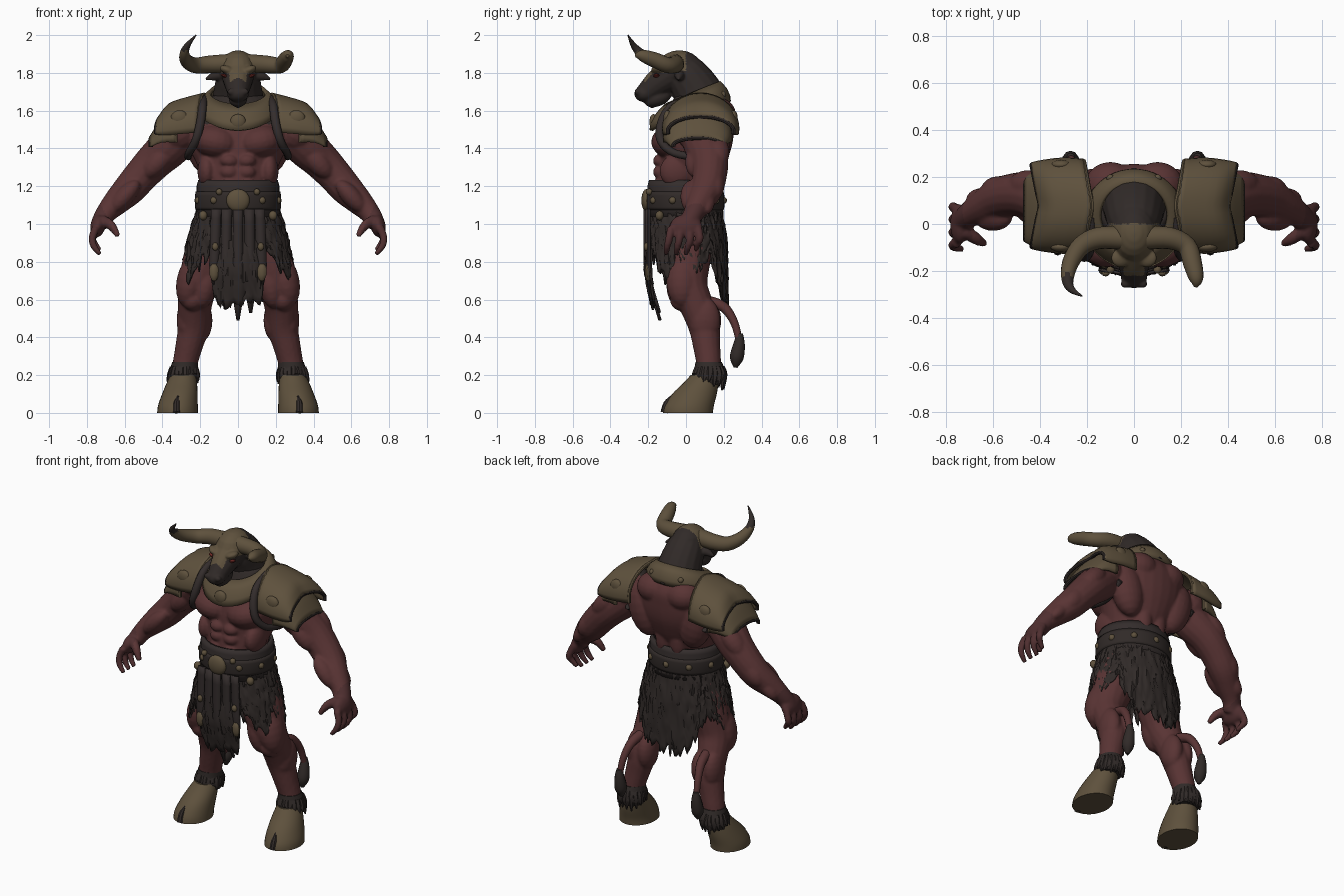
import bpy, bmesh, math, random
from mathutils import Vector, Matrix, Euler

if "Cube" in bpy.data.objects:
    bpy.data.objects.remove(bpy.data.objects["Cube"])

random.seed(4)


def material(name, c):
    m = bpy.data.materials.new(name)
    m.diffuse_color = (*c, 1)
    m.use_nodes = True
    m.node_tree.nodes["Principled BSDF"].inputs["Base Color"].default_value = m.diffuse_color
    return m


SKIN = material("red skin", (0.100, 0.034, 0.034))
PALM = material("dark red skin", (0.078, 0.028, 0.029))
BRONZE = material("aged bronze", (0.112, 0.082, 0.046))
HIDE = material("dark hide", (0.030, 0.023, 0.021))
LEATHER = material("dark leather", (0.034, 0.026, 0.025))
EYE = material("eye red", (0.16, 0.022, 0.018))


def finish(bm, name, mats, angle=40):
    bmesh.ops.recalc_face_normals(bm, faces=bm.faces)
    me = bpy.data.meshes.new(name)
    bm.to_mesh(me)
    bm.free()
    ob = bpy.data.objects.new(name, me)
    bpy.context.collection.objects.link(ob)
    for m in mats:
        me.materials.append(m)
    bpy.ops.object.select_all(action='DESELECT')
    ob.select_set(True)
    bpy.context.view_layer.objects.active = ob
    bpy.ops.object.shade_smooth_by_angle(angle=math.radians(angle))
    return ob


def ball(bm, loc, r, rot=(0, 0, 0), seg=20):
    m = Matrix.LocRotScale(Vector(loc), Euler([math.radians(a) for a in rot]), Vector(r))
    bmesh.ops.create_uvsphere(bm, u_segments=seg, v_segments=seg // 2, radius=1, matrix=m)


def skin_rings(bm, rings):
    n = len(rings[0])
    vs = [[bm.verts.new(p) for p in r] for r in rings]
    for a, b in zip(vs, vs[1:]):
        for i in range(n):
            j = (i + 1) % n
            bm.faces.new((a[i], a[j], b[j], b[i]))
    bm.faces.new(vs[0][::-1])
    bm.faces.new(vs[-1])


def spline(pts, steps=4):
    """Catmull-Rom through tuples of any length."""
    P = [pts[0]] + list(pts) + [pts[-1]]
    out = []
    for a, b, c, d in zip(P, P[1:], P[2:], P[3:]):
        for k in range(steps):
            t = k / steps
            out.append([0.5 * (2 * q + (r - p) * t + (2 * p - 5 * q + 4 * r - s) * t * t
                               + (3 * q - p - 3 * r + s) * t ** 3) for p, q, r, s in zip(a, b, c, d)])
    return out + [list(pts[-1])]


def tube(bm, pts, ref=(0, 1, 0), n=16):
    """Round tube through (x, y, z, radius) points."""
    p = spline(pts)
    c = [Vector(q[:3]) for q in p]
    rings = []
    for i, q in enumerate(p):
        t = (c[min(i + 1, len(c) - 1)] - c[max(i - 1, 0)]).normalized()
        u = t.cross(Vector(ref)).normalized()
        v = t.cross(u)
        rings.append([c[i] + max(q[3], .002) * (u * math.cos(k * math.tau / n) + v * math.sin(k * math.tau / n))
                      for k in range(n)])
    skin_rings(bm, rings)


def stack(bm, secs, n=28):
    """Horizontal ellipses (z, x, y, rx, ry) stacked into a solid."""
    skin_rings(bm, [[(x + rx * math.cos(k * math.tau / n), y + ry * math.sin(k * math.tau / n), z)
                     for k in range(n)] for z, x, y, rx, ry in spline(secs)])


def fuse(bm, name, mats, voxel, rule):
    """Blend overlapping solids into one smooth surface, coloured by a rule."""
    ob = finish(bm, name, mats)
    r = ob.modifiers.new("blend", 'REMESH')
    r.mode, r.voxel_size, r.use_smooth_shade = 'VOXEL', voxel, True
    s = ob.modifiers.new("soften", 'SMOOTH')
    s.factor, s.iterations = 0.5, 2
    me = bpy.data.meshes.new_from_object(ob.evaluated_get(bpy.context.evaluated_depsgraph_get()))
    ob.modifiers.clear()
    ob.data = me
    me.materials.clear()
    for m in mats:
        me.materials.append(m)
    for f in me.polygons:
        f.use_smooth = True
        f.material_index = int(rule(f))
    return ob


def sheet(name, rows, mat, thick, closed=False):
    """Grid of points thickened into a plate or cloth."""
    bm = bmesh.new()
    vs = [[bm.verts.new(p) for p in r] for r in rows]
    n = len(rows[0])
    for a, b in zip(vs, vs[1:]):
        for i in range(n if closed else n - 1):
            j = (i + 1) % n
            bm.faces.new((a[i], a[j], b[j], b[i]))
    ob = finish(bm, name, [mat])
    m = ob.modifiers.new("thickness", 'SOLIDIFY')
    m.thickness, m.offset = thick, 0
    return ob


def lerp_table(t, x):
    for (a, p), (b, q) in zip(t, t[1:]):
        if x <= b:
            return p + (q - p) * (x - a) / (b - a)
    return t[-1][1]


# Muscular body: torso, arms, hands and legs
bm = bmesh.new()
stack(bm, [(.95, 0, .01, .19, .17), (1.1, 0, -.005, .185, .165), (1.22, 0, 0, .185, .165), (1.32, 0, .03, .22, .18),
           (1.42, 0, .05, .265, .195), (1.52, 0, .065, .28, .19), (1.6, 0, .08, .23, .17), (1.68, 0, .07, .14, .13)])
for s in (1, -1):
    ball(bm, (s * .115, -.065, 1.435), (.125, .12, .09), (0, s * -12, 0))
    ball(bm, (s * .18, .15, 1.42), (.1, .085, .17), (0, s * 14, 0))
    ball(bm, (s * .1, .165, 1.58), (.11, .1, .09))
    ball(bm, (s * .05, .14, 1.28), (.055, .055, .14))
    for z in (1.21, 1.275, 1.335):
        ball(bm, (s * .047, -.135, z), (.048, .04, .036))
    ball(bm, (s * .165, -.05, 1.28), (.05, .09, .09))
    ball(bm, (s * .31, .08, 1.49), (.115, .135, .12), (0, s * 30, 0))
    tube(bm, [(s * x, y, z, r) for x, y, z, r in (
        (.27, .07, 1.50, .11), (.36, .10, 1.41, .11), (.44, .125, 1.335, .10), (.51, .125, 1.26, .092),
        (.575, .11, 1.185, .086), (.64, .075, 1.12, .072), (.70, .04, 1.055, .055), (.73, .01, 1.0, .05))])
    ball(bm, (s * .42, .06, 1.33), (.06, .065, .11), (0, s * -42, 0))
    ball(bm, (s * .45, .165, 1.38), (.06, .065, .11), (0, s * -42, 0))
    ball(bm, (s * .57, .15, 1.21), (.06, .055, .1), (0, s * -42, 0))
    ball(bm, (s * .64, .105, 1.13), (.045, .05, .1), (0, s * -42, 0))
    ball(bm, (s * .60, .03, 1.145), (.05, .06, .11), (0, s * -42, 0))
    ball(bm, (s * .742, 0, .99), (.04, .085, .062), (0, s * -12, 0))
    for i, y in enumerate((-.078, -.03, .018, .064)):
        d = .02 * (i == 3)
        tube(bm, [(s * .752, y, .98, .022), (s * .772, y * 1.15, .925, .020),
                  (s * .762, y * 1.15 - .01, .88 + d, .018), (s * .73, y * 1.1 - .02, .84 + d, .013)], n=10)
    tube(bm, [(s * .72, -.03, 1.02, .03), (s * .67, -.065, .99, .025), (s * .635, -.085, .935, .014)], n=10)
    tube(bm, [(s * x, y, z, r) for x, y, z, r in (
        (.11, .02, 1.0, .12), (.165, .01, .83, .122), (.21, .01, .68, .105), (.228, .055, .57, .09),
        (.235, .095, .46, .083), (.26, .11, .35, .072), (.28, .12, .26, .066), (.29, .12, .17, .065))])
    ball(bm, (s * .25, -.02, .7), (.075, .085, .14), (0, s * -12, 0))
    ball(bm, (s * .17, -.03, .68), (.065, .075, .13), (0, s * -12, 0))
    ball(bm, (s * .24, -.025, .60), (.058, .06, .06))
    ball(bm, (s * .27, .1, .49), (.055, .082, .12))
    ball(bm, (s * .19, .11, .49), (.055, .078, .11))


def body_colour(f):
    x, y, z = f.center
    if abs(x) > .6 and abs(x) + (1.05 - z) * .5 > .70:
        return 1
    throat = z > 1.615 and y < .09
    shoulder_lining = abs(x) > .15 and z > 1.53 and y < .1
    return 2 if throat or shoulder_lining else 0


fuse(bm, "body", [SKIN, PALM, HIDE], .009, body_colour)

# Bull head with a bronze brow
bm = bmesh.new()
tube(bm, [(0, .1, 1.6, .15), (0, .06, 1.7, .13), (0, 0, 1.79, .112), (0, -.04, 1.83, .085)], (1, 0, 0))
ball(bm, (0, -.035, 1.815), (.1, .125, .105))
tube(bm, [(0, -.07, 1.80, .092), (0, -.15, 1.745, .074), (0, -.205, 1.70, .058), (0, -.225, 1.685, .052)], (1, 0, 0))
ball(bm, (0, -.22, 1.69), (.058, .054, .045))
ball(bm, (0, -.15, 1.665), (.05, .075, .042), (20, 0, 0))
tube(bm, [(0, -.16, 1.66, .035), (0, -.175, 1.635, .02), (0, -.18, 1.61, .004)], (1, 0, 0), 10)
for s in (1, -1):
    ball(bm, (s * .055, -.145, 1.815), (.045, .04, .022), (0, s * -20, 0))
    ball(bm, (s * .035, -.255, 1.70), (.022, .018, .018))
    tube(bm, [(s * .07, -.03, 1.79, .022), (s * .12, -.035, 1.785, .027), (s * .175, -.04, 1.765, .004)], n=10)


def head_colour(f):
    x, y, z = f.center
    brow = y < .0 and z > 1.79 + max(0, abs(x) - .04) * .3 and abs(x) < .105
    bridge = f.normal.z > .45 and z > 1.70 and abs(x) < .045 and -.22 < y < -.1
    return brow or bridge


fuse(bm, "head", [HIDE, BRONZE], .007, head_colour)
bm = bmesh.new()
for s in (1, -1):
    ball(bm, (s * .072, -.157, 1.785), (.02, .017, .009), (0, s * -20, 0), 10)
finish(bm, "eyes", [EYE])

# Horns, one whole with a dark tip and one broken short
root = [(.05, -.06, 1.85, .05), (.15, -.06, 1.845, .047), (.225, -.095, 1.84, .042)]
for s, name, end in ((-1, "whole_horn", [(.27, -.165, 1.862, .036), (.283, -.235, 1.90, .026),
                                         (.268, -.277, 1.945, .016), (.222, -.307, 2.0, .003)]),
                     (1, "broken_horn", [(.25, -.17, 1.87, .04), (.265, -.235, 1.892, .03), (.262, -.268, 1.89, .008)])):
    bm = bmesh.new()
    tube(bm, [(s * x, y, z, r) for x, y, z, r in root + end], (0, .3, 1))
    ob = finish(bm, name, [BRONZE, HIDE])
    for f in ob.data.polygons:
        f.material_index = int(s < 0 and f.center.z > 1.915)

# Neck collar
rows = []
for t in (0, .35, .7, 1):
    row = []
    for k in range(48):
        c, w = math.cos(k * math.tau / 48), math.sin(k * math.tau / 48)
        b = .018 * math.sin(t * math.pi)
        row.append(((.145 + .065 * t + b) * c, .035 - .015 * t + (.14 + .065 * t + b) * w,
                    (1.69 + .06 * w) * (1 - t) + (1.60 + .075 * w - .03 * w * w) * t))
    rows.append(row)
sheet("neck_collar", rows, BRONZE, .02, True)

# Shoulder armour: two overlapping arched plates on each side with dark edging
PLATES = (("upper", .078, ((.18, 1.685, 1.515, .19), (.27, 1.662, 1.505, .195), (.355, 1.632, 1.495, .185), (.40, 1.57, 1.49, .175))),
          ("lower", .062, ((.33, 1.62, 1.46, .175), (.40, 1.55, 1.45, .162), (.462, 1.455, 1.415, .13))))
studs = bmesh.new()
for s, side in ((1, "left"), (-1, "right")):
    for part, yc, secs in PLATES:
        rows = [[(s * x + s * .035 * abs(math.sin(a)) * (part == "upper"), yc + ry * math.sin(a), zb + (zt - zb) * math.cos(a))
                 for a in [math.radians(-100 + 10 * k) for k in range(21)]] for x, zt, zb, ry in spline(secs, 3)]
        sheet(f"{part}_shoulder_plate_{side}", rows, BRONZE, .02)
        for row, m, edge in ((rows[0], BRONZE, "inner"), (rows[-1], HIDE, "outer")):
            rim = bmesh.new()
            tube(rim, [(*p, .011) for p in row[::2]], (1, 0, 0), 8)
            finish(rim, f"{part}_plate_{edge}_rim_{side}", [m])
    ball(studs, (s * .31, -.098, 1.56), (.046, .022, .042))
    ball(studs, (s * .31, .252, 1.56), (.042, .022, .042))
    for x, y, z in ((.13, -.12, 1.56), (.1, .195, 1.685), (.1, -.195, 1.17)):
        ball(studs, (s * x, y, z), (.018, .018, .018), seg=10)
    ball(studs, (s * .185, -.14, 1.045), (.024, .022, .026), seg=10)
    # Harness strap around the shoulder
    bm = bmesh.new()
    tube(bm, [(s * .18, .03, 1.665, .018), (s * .187, -.08, 1.62, .022), (s * .2, -.13, 1.53, .024),
              (s * .225, -.132, 1.44, .022), (s * .26, -.06, 1.375, .02), (s * .265, .08, 1.36, .02),
              (s * .27, .2, 1.42, .016)], (1, 0, 0), 10)
    finish(bm, f"harness_strap_{side}", [LEATHER])

# Belt, buckle and studs
belt = lambda z, g: [((.198 + g) * math.cos(k * math.tau / 48), -.005 + (.178 + g) * math.sin(k * math.tau / 48), z) for k in range(48)]
sheet("belt", [belt(1.23, .004), belt(1.20, .012), belt(1.10, .011), belt(1.04, .018)], LEATHER, .018, True)
sheet("belt_band", [belt(1.17, .02), belt(1.15, .024), belt(1.09, .024), belt(1.075, .02)], HIDE, .012, True)
ball(studs, (0, -.21, 1.125), (.062, .026, .06))
ball(studs, (0, -.172, 1.54), (.042, .022, .042))
for k in range(9):
    a = math.radians(35 + k * 36.25)
    ball(studs, (.222 * math.sin(a), -.005 - .202 * math.cos(a), 1.125), (.02, .02, .02), seg=10)
finish(studs, "bronze_studs", [BRONZE])

# Tattered hide kilt with a hem that varies around the hips
HEM = ((0, .57), (24, .60), (30, .84), (42, .82), (50, .74), (62, .70), (74, .81), (90, .80), (102, .76),
       (114, .78), (126, .84), (136, .74), (150, .62), (180, .59))
N, R = 144, 14
cols = []
for k in range(N):
    a = math.radians(k * 360 / N - 180)
    hem = lerp_table(HEM, abs(math.degrees(a)))
    tatter = random.uniform(-.045, .035)
    col = []
    for i in range(R + 1):
        t = i / R
        z = 1.10 + (hem - 1.10) * t + tatter * t ** 5
        rx = lerp_table(((-1.1, .208), (-.9, .268), (-.7, .305), (0, .305)), -z)
        ry = lerp_table(((-1.1, .185), (-.9, .21), (-.75, .217), (-.5, .165 if abs(a) < 1.2 else .215), (0, .2)), -z)
        j = random.uniform(-.004, .004) * min(i, 2)
        col.append(((rx + j) * math.sin(a), .001 - (ry + j) * math.cos(a), z))
    cols.append(col)
sheet("hide_kilt", [[c[i] for c in cols] for i in range(R + 1)], HIDE, .01, True)

# Hanging front straps with bronze tips
tips = bmesh.new()
for x, low in ((-.115, .68), (-.06, .55), (0, .49), (.06, .53), (.115, .68)):
    rows = []
    for i in range(9):
        t = i / 8
        z = 1.08 + (low - 1.08) * t
        w = .026 * (1 if t < .8 else (1.05 - t) * 4)
        y = -.218 + max(0, .75 - z) * .3 + abs(x) * .15
        rows.append([(x * (1 + .12 * t) + d * w, y + .006 * abs(d), z) for d in (-1, 0, 1)])
    sheet("front_strap", rows, LEATHER, .012)
    if abs(x) > .1:
        ball(tips, (x * 1.1, -.20, .745), (.026, .018, .05), seg=10)
        ball(tips, (x * 1.05, -.21, .88), (.018, .014, .022), seg=10)
finish(tips, "strap_tips", [BRONZE])

# Hooves, shaggy fetlocks and leg tails
for s, side in ((1, "left"), (-1, "right")):
    bm = bmesh.new()
    stack(bm, [(0, s * .32, .01, .108, .132), (.04, s * .318, .018, .105, .13), (.1, s * .308, .045, .094, .118),
               (.16, s * .297, .08, .08, .092), (.20, s * .29, .10, .066, .075)])
    finish(bm, f"hoof_{side}", [BRONZE])
    bm = bmesh.new()
    tube(bm, [(s * .325, -.116, .002, .019), (s * .325, -.102, .05, .017), (s * .318, -.074, .09, .006)], (1, 0, 0), 8)
    finish(bm, f"hoof_cleft_{side}", [HIDE])
    bm = bmesh.new()
    stack(bm, [(.15, s * .29, .13, .07, .07), (.19, s * .288, .128, .083, .09), (.23, s * .285, .125, .075, .08),
               (.27, s * .28, .12, .068, .07)])
    for k in range(18):
        a = k * math.tau / 18
        x, y = math.cos(a), math.sin(a)
        low = .16 - .035 * y + random.uniform(-.015, .015)
        tube(bm, [(s * .287 + .056 * x, .125 + .061 * y, .24, .02), (s * .288 + .07 * x, .125 + .077 * y, .2, .019),
                  (s * .292 + .084 * x, .12 + .081 * y, low, .004)], (.3, 1, 0), 6)
    finish(bm, f"fetlock_fur_{side}", [HIDE])
    bm = bmesh.new()
    tube(bm, [(s * .23, .12, .59, .03), (s * .245, .2, .56, .027), (s * .262, .255, .48, .021), (s * .27, .282, .38, .018)], (1, 0, 0), 10)
    finish(bm, f"leg_tail_{side}", [SKIN])
    bm = bmesh.new()
    tube(bm, [(s * .27, .286, .42, .016), (s * .27, .281, .36, .031), (s * .27, .268, .29, .036), (s * .268, .262, .24, .010)], (1, 0, 0), 10)
    finish(bm, f"leg_tuft_{side}", [HIDE])
